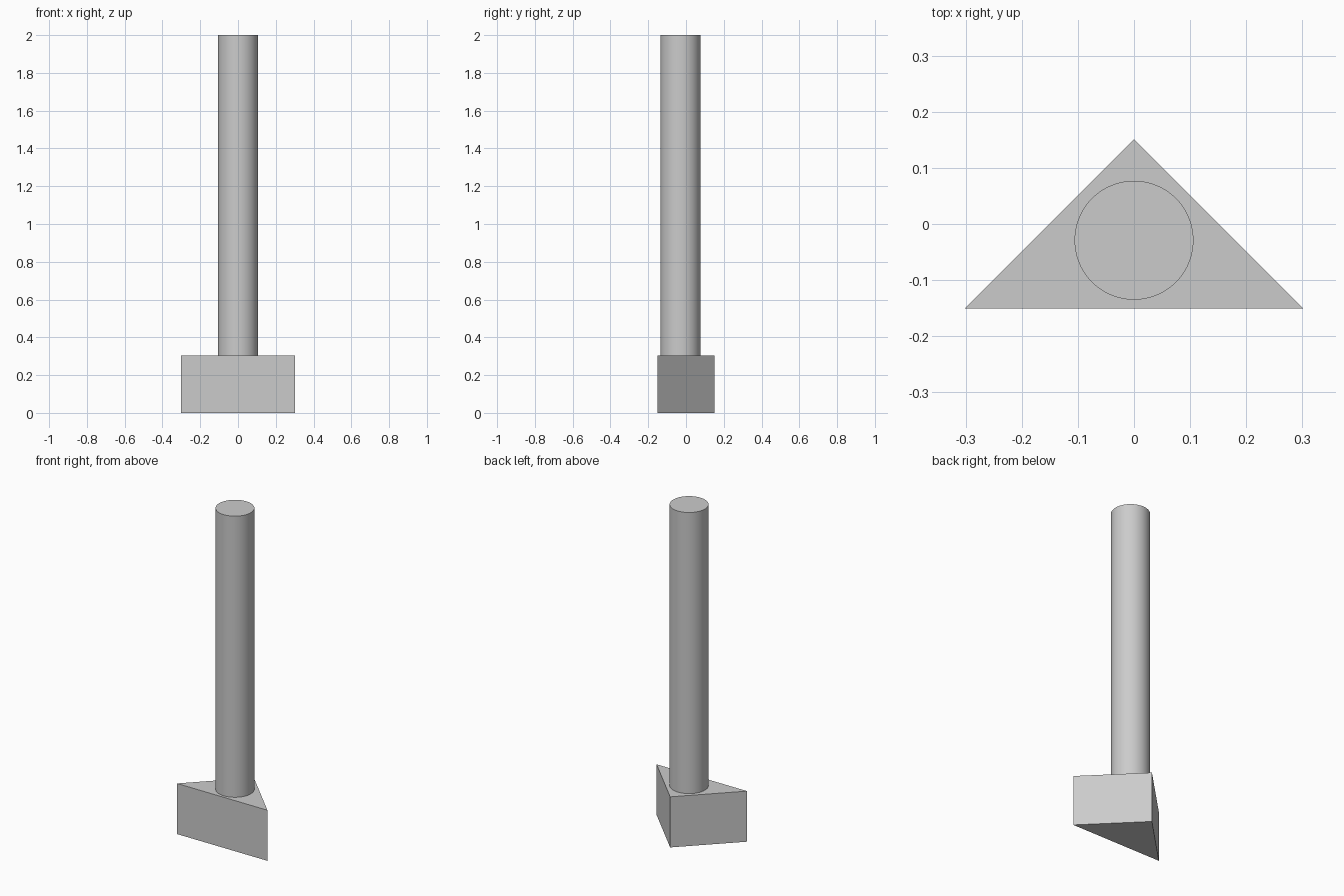
import bpy
import bmesh
import math

cube = bpy.data.objects.get("Cube")
if cube:
    bpy.data.objects.remove(cube, do_unlink=True)

BASE_TOP = 0.305
HALF = 0.302

# One plain grey for the whole model
grey = bpy.data.materials.new("light grey")
grey.use_nodes = True
colour = (0.6, 0.6, 0.6, 1)
grey.diffuse_color = colour
grey.node_tree.nodes["Principled BSDF"].inputs["Base Color"].default_value = colour


def prism(name, outline, bottom, top):
    """Extrude a flat outline straight up into a closed solid."""
    bm = bmesh.new()
    face = bm.faces.new([bm.verts.new((x, y, bottom)) for x, y in outline])
    result = bmesh.ops.extrude_face_region(bm, geom=[face], use_keep_orig=True)
    for v in result["geom"]:
        if isinstance(v, bmesh.types.BMVert):
            v.co.z = top
    bmesh.ops.recalc_face_normals(bm, faces=bm.faces)
    mesh = bpy.data.meshes.new(name)
    bm.to_mesh(mesh)
    bm.free()
    mesh.materials.append(grey)
    obj = bpy.data.objects.new(name, mesh)
    bpy.context.collection.objects.link(obj)
    return obj


# Right-angled triangular base, long side to the front
prism("triangular_base", [(-HALF, -HALF / 2), (HALF, -HALF / 2), (0, HALF / 2)], 0, BASE_TOP)

# Tall round post standing on the base
bpy.ops.mesh.primitive_cylinder_add(
    vertices=96, radius=0.106, depth=2 - BASE_TOP,
    location=(0, -0.029, (2 + BASE_TOP) / 2))
post = bpy.context.object
post.name = "round_post"
post.data.materials.append(grey)
bpy.ops.object.shade_smooth_by_angle(angle=math.radians(30))
